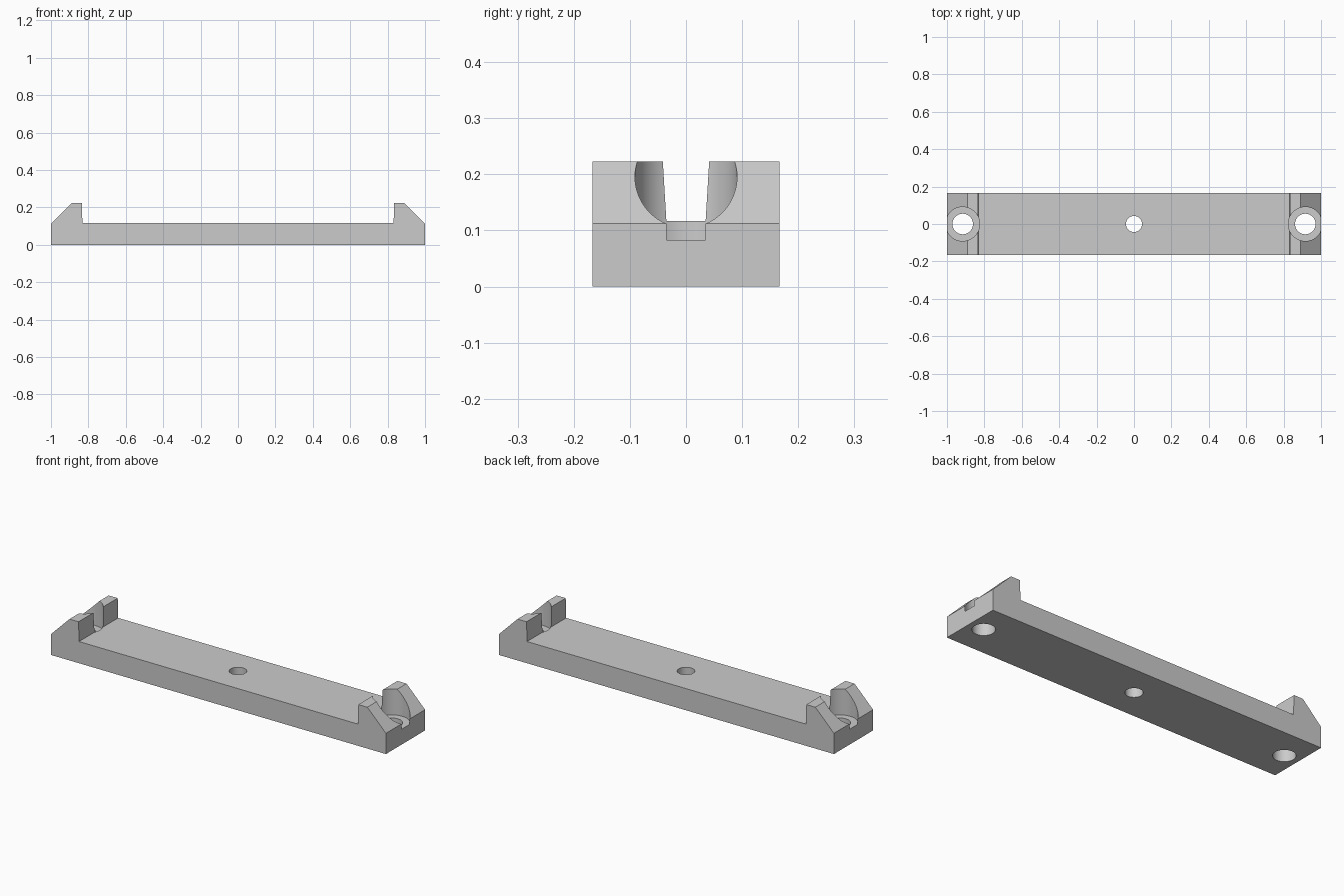
import bpy
import bmesh

cube = bpy.data.objects.get("Cube")
if cube:
    bpy.data.objects.remove(cube, do_unlink=True)

grey = bpy.data.materials.new("light grey")
grey.use_nodes = True
COLOUR = (0.6, 0.6, 0.6, 1)
grey.diffuse_color = COLOUR
grey.node_tree.nodes["Principled BSDF"].inputs["Base Color"].default_value = COLOUR

HALF_WIDTH = 0.167
SCREW_X = 0.916


def finish(name, bm):
    bmesh.ops.recalc_face_normals(bm, faces=bm.faces)
    mesh = bpy.data.meshes.new(name)
    bm.to_mesh(mesh)
    bm.free()
    mesh.materials.append(grey)
    obj = bpy.data.objects.new(name, mesh)
    bpy.context.collection.objects.link(obj)
    return obj


# Base bar with sloped end stops: mirrored side profile, extruded across
half = [(1, 0), (1, 0.112), (0.889, 0.223), (0.835, 0.223), (0.832, 0.117)]
profile = half + [(-x, z) for x, z in reversed(half)]
bm = bmesh.new()
face = bm.faces.new([bm.verts.new((x, -HALF_WIDTH, z)) for x, z in profile])
ext = bmesh.ops.extrude_face_region(bm, geom=[face])
moved = [v for v in ext["geom"] if isinstance(v, bmesh.types.BMVert)]
bmesh.ops.translate(bm, verts=moved, vec=(0, 2 * HALF_WIDTH, 0))
bar = finish("mounting_bar", bm)


# Drill a vertical round hole from z = bottom upwards
def drill(name, x, radius, bottom):
    bm = bmesh.new()
    bmesh.ops.create_cone(bm, cap_ends=True, segments=64, radius1=radius,
                          radius2=radius, depth=0.5)
    bmesh.ops.translate(bm, verts=bm.verts, vec=(x, 0, bottom + 0.25))
    cutter = finish(name, bm)
    cutter.hide_render = True
    mod = bar.modifiers.new(name, "BOOLEAN")
    mod.operation = "DIFFERENCE"
    mod.solver = "EXACT"
    mod.object = cutter
    bpy.context.view_layer.objects.active = bar
    bpy.ops.object.modifier_apply(modifier=name)
    bpy.data.objects.remove(cutter, do_unlink=True)


# Centre hole, then a counterbored screw hole at each end
drill("centre_hole", 0, 0.043, -0.1)
for side, sign in (("left", 1), ("right", -1)):
    drill(side + "_counterbore", sign * SCREW_X, 0.091, 0.083)
    drill(side + "_screw_hole", sign * SCREW_X, 0.055, -0.1)

# Smooth bores, sharp edges
bpy.ops.object.select_all(action="DESELECT")
bar.select_set(True)
bpy.context.view_layer.objects.active = bar
bpy.ops.object.shade_smooth_by_angle(angle=0.52)
